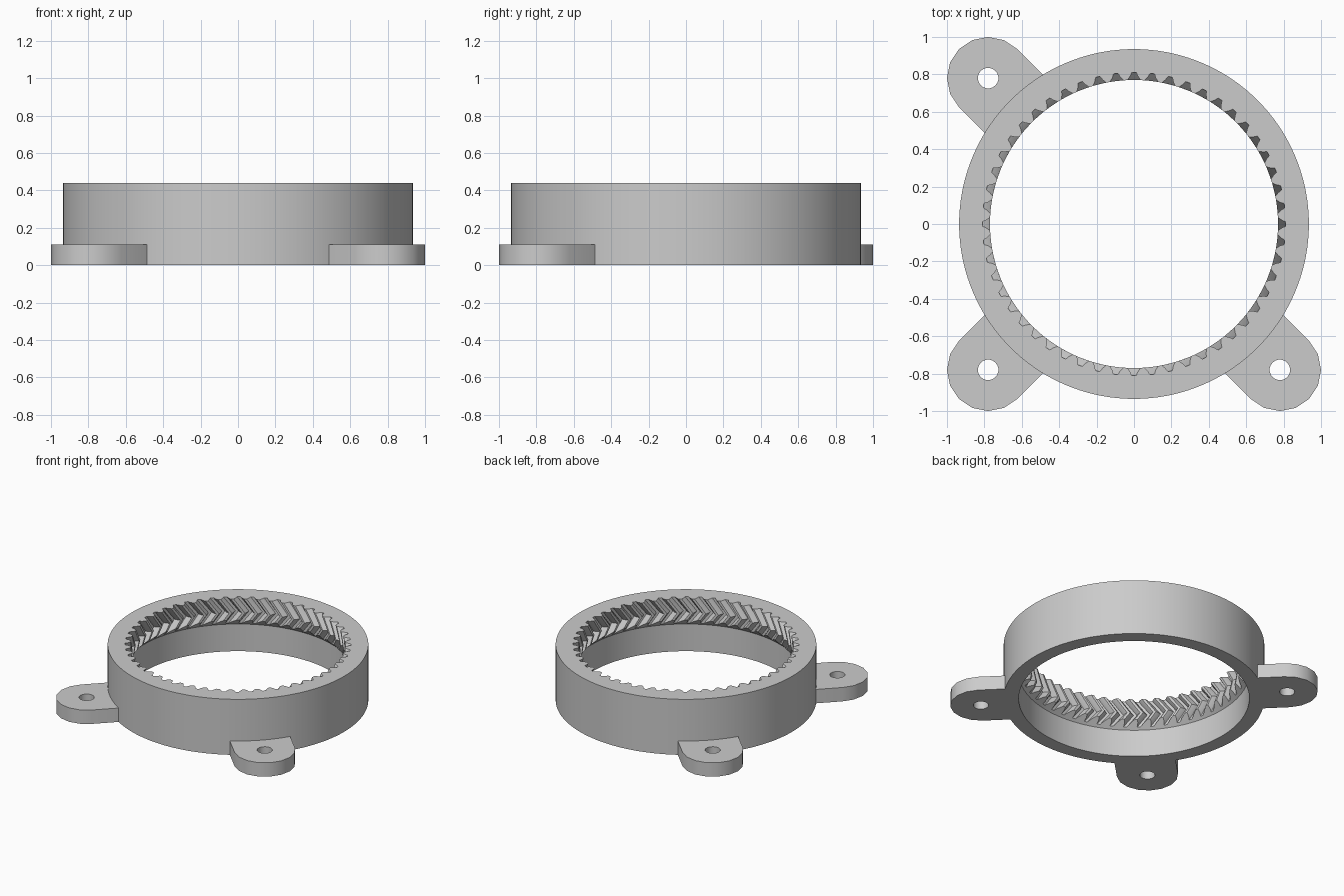
import bpy
import bmesh
from math import cos, sin, pi, radians, hypot, sqrt

if "Cube" in bpy.data.objects:
    bpy.data.objects.remove(bpy.data.objects["Cube"])

# Main dimensions
TEETH = 52
PITCH = 2 * pi / TEETH
OUTER, BORE, ROOT, MID, TIP = 0.935, 0.827, 0.81, 0.79, 0.77
HEIGHT, SHOULDER = 0.44, 0.215
TWIST = 0.105
STEPS = 4
EAR_HEIGHT, EAR_RADIUS, EAR_POS, HOLE_RADIUS = 0.11, 0.22, 0.78, 0.055

grey = bpy.data.materials.new("light_grey")
grey.use_nodes = True
colour = (0.6, 0.6, 0.6, 1)
grey.diffuse_color = colour
grey.node_tree.nodes["Principled BSDF"].inputs["Base Color"].default_value = colour


def finish(obj):
    """Give the part its material and smooth shading with sharp edges."""
    obj.data.materials.clear()
    obj.data.materials.append(grey)
    bpy.ops.object.select_all(action='DESELECT')
    obj.select_set(True)
    bpy.context.view_layer.objects.active = obj
    bpy.ops.object.shade_smooth_by_angle(angle=radians(30))


# Tooth gap outline (half width, radius), mirrored about the gap centre
half_gap = [(0.012, ROOT), (0.021, MID), (0.036, TIP)]
gap = [(-w / r, r) for w, r in reversed(half_gap)] + [(w / r, r) for w, r in half_gap]
profile = [(k * PITCH + a, r) for k in range(TEETH) for a, r in gap]

# Ring body with herringbone teeth, lofted as closed loops
bm = bmesh.new()
middle = (HEIGHT + SHOULDER) / 2
half = HEIGHT - middle


def plain_loop(radius, z):
    return [bm.verts.new((radius * cos(a), radius * sin(a), z)) for a, _ in profile]


def tooth_loop(heights):
    loop = []
    for (a, r), z in zip(profile, heights):
        a -= TWIST * (1 - abs(z - middle) / half)
        loop.append(bm.verts.new((r * cos(a), r * sin(a), z)))
    return loop


# The lower tooth ends follow a cone that rises from the bore
cone = [SHOULDER + BORE - r for _, r in profile]
loops = [plain_loop(BORE, 0), plain_loop(OUTER, 0), plain_loop(OUTER, HEIGHT)]
for i in range(STEPS):
    loops.append(tooth_loop([HEIGHT - half * i / STEPS] * len(profile)))
for i in range(STEPS + 1):
    loops.append(tooth_loop([middle + (c - middle) * i / STEPS for c in cone]))
loops.append(plain_loop(BORE, SHOULDER))

count = len(profile)
for lower, upper in zip(loops, loops[1:] + loops[:1]):
    for i in range(count):
        j = (i + 1) % count
        bm.faces.new((lower[i], lower[j], upper[j], upper[i]))
bmesh.ops.recalc_face_normals(bm, faces=bm.faces)
mesh = bpy.data.meshes.new("ring_gear")
bm.to_mesh(mesh)
bm.free()
ring = bpy.data.objects.new("ring_gear", mesh)
bpy.context.collection.objects.link(ring)
finish(ring)


def add_outline(curve, points):
    spline = curve.splines.new('POLY')
    spline.points.add(len(points) - 1)
    for point, (x, y) in zip(spline.points, points):
        point.co = (x, y, 0, 1)
    spline.use_cyclic_u = True


def make_ear(name, angle):
    """Rounded mounting lug with a screw hole, its inner edge hugging the ring."""
    centre = hypot(EAR_POS, EAR_POS)
    outline = []
    for i in range(9):
        a = -pi / 2 + pi * i / 8
        outline.append((centre + EAR_RADIUS * cos(a), EAR_RADIUS * sin(a)))
    inner = OUTER - 0.003
    for i in range(9):
        y = EAR_RADIUS * (1 - i / 4)
        outline.append((sqrt(inner ** 2 - y ** 2), y))
    hole = [(centre + HOLE_RADIUS * cos(2 * pi * i / 20),
             HOLE_RADIUS * sin(2 * pi * i / 20)) for i in range(20)]
    curve = bpy.data.curves.new(name, 'CURVE')
    curve.dimensions = '2D'
    curve.fill_mode = 'BOTH'
    curve.extrude = EAR_HEIGHT / 2
    add_outline(curve, outline)
    add_outline(curve, hole)
    ear = bpy.data.objects.new(name, curve)
    bpy.context.collection.objects.link(ear)
    ear.location.z = EAR_HEIGHT / 2
    ear.rotation_euler.z = angle
    bpy.ops.object.select_all(action='DESELECT')
    ear.select_set(True)
    bpy.context.view_layer.objects.active = ear
    bpy.ops.object.convert(target='MESH')
    ear = bpy.context.object
    # Weld the caps to the walls
    bm = bmesh.new()
    bm.from_mesh(ear.data)
    bmesh.ops.remove_doubles(bm, verts=bm.verts, dist=0.0001)
    bmesh.ops.recalc_face_normals(bm, faces=bm.faces)
    bm.to_mesh(ear.data)
    bm.free()
    finish(ear)


# Three mounting ears, none at the back left
for name, degrees in (("back_right_ear", 135), ("front_right_ear", 225), ("front_left_ear", 315)):
    make_ear(name, radians(degrees))
